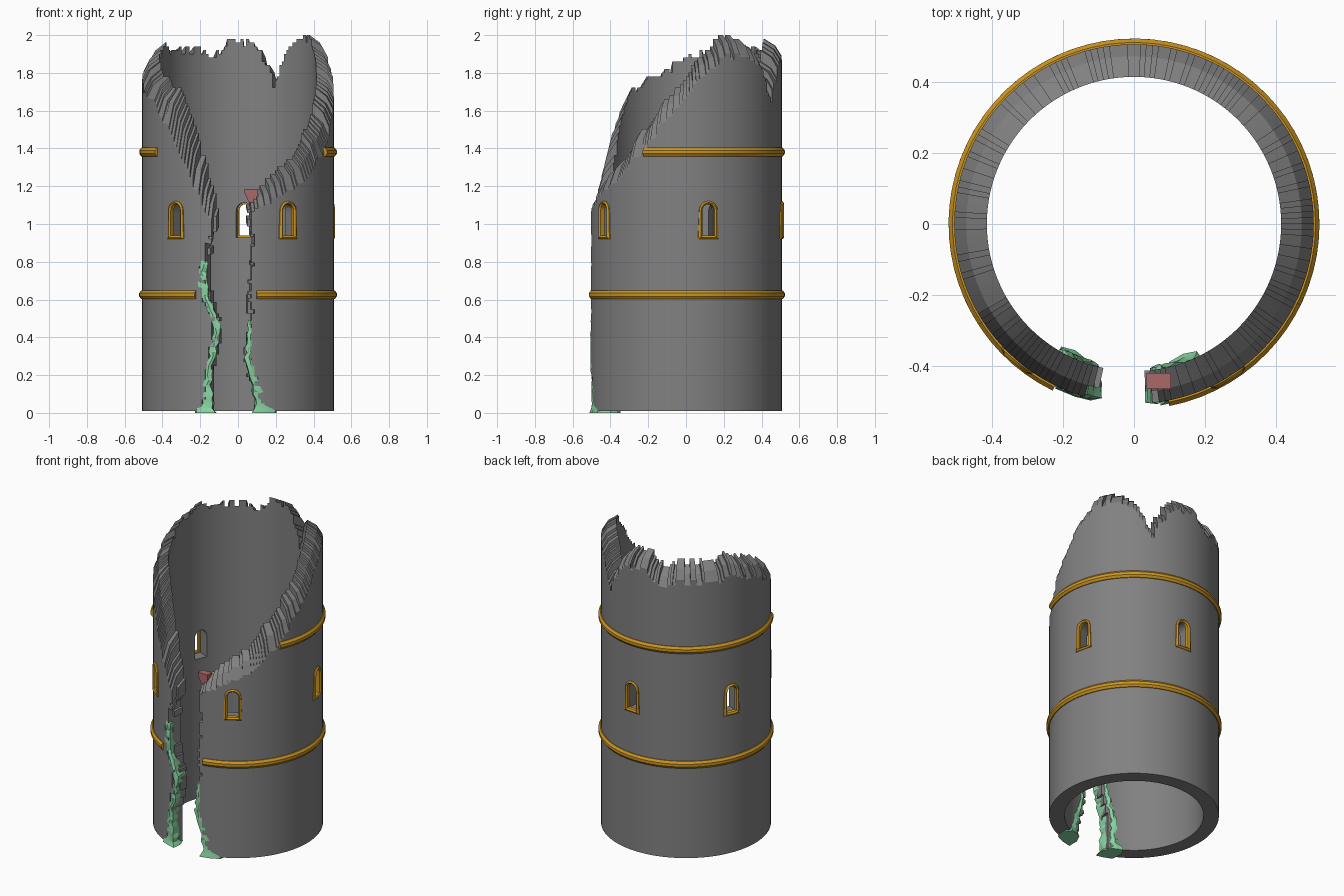
import bpy, bmesh, math, random
from mathutils import Vector

if "Cube" in bpy.data.objects:
    bpy.data.objects.remove(bpy.data.objects["Cube"])

random.seed(4)

def lerp(table, v):
    if v <= table[0][0]:
        return table[0][1]
    for (a, p), (b, q) in zip(table, table[1:]):
        if v <= b:
            return p + (q - p) * (v - a) / (b - a)
    return table[-1][1]

def polar(deg, r, z):
    # angle measured from the front (-y), positive towards +x
    a = math.radians(deg)
    return Vector((r * math.sin(a), -r * math.cos(a), z))

def material(name, col):
    m = bpy.data.materials.new(name)
    m.diffuse_color = (*col, 1)
    m.use_nodes = True
    m.node_tree.nodes["Principled BSDF"].inputs["Base Color"].default_value = m.diffuse_color
    return m

STONE = material("dark_stone", (0.22, 0.22, 0.22))
GOLD = material("gold_trim", (0.60, 0.30, 0.015))
MOSS = material("moss_green", (0.25, 0.66, 0.36))
RED = material("red_stone", (0.40, 0.14, 0.14))

def smooth_shade(ob, deg):
    bpy.ops.object.select_all(action='DESELECT')
    ob.select_set(True)
    bpy.context.view_layer.objects.active = ob
    bpy.ops.object.shade_smooth_by_angle(angle=math.radians(deg))

def finish(bm, name, mat=None, smooth=True):
    bmesh.ops.recalc_face_normals(bm, faces=bm.faces)
    me = bpy.data.meshes.new(name)
    bm.to_mesh(me)
    bm.free()
    ob = bpy.data.objects.new(name, me)
    bpy.context.collection.objects.link(ob)
    if mat:
        me.materials.append(mat)
    if smooth:
        smooth_shade(ob, 25)
    return ob

def loft(bm, rings, closed=False):
    # skin a list of equal-length closed rings
    vs = [[bm.verts.new(p) for p in r] for r in rings]
    n = len(vs[0])
    pairs = list(zip(vs, vs[1:])) + ([(vs[-1], vs[0])] if closed else [])
    for a, b in pairs:
        for i in range(n):
            bm.faces.new((a[i], a[(i + 1) % n], b[(i + 1) % n], b[i]))
    if not closed:
        bm.faces.new(vs[0])
        bm.faces.new(vs[-1][::-1])

# Broken crest height by angle, its outward slope, and the two sides of the front breach by height
CREST = [(-180, 1.97), (-172, 1.96), (-165, 1.91), (-158, 1.88), (-150, 1.92), (-130, 1.93),
         (-110, 1.94), (-90, 1.88), (-75, 1.81), (-55, 1.74), (-40, 1.66), (-28, 1.4),
         (-18, 1.2), (-13, 1.1), (0, 1.1), (6, 1.11), (12, 1.17), (22, 1.22), (38, 1.33),
         (55, 1.46), (66, 1.55), (78, 1.66), (90, 1.77), (105, 1.92), (118, 1.99),
         (135, 1.95), (145, 1.86), (153, 1.75), (160, 1.87), (168, 1.94), (180, 1.97)]
DROP = [(-180, .09), (-60, .12), (-40, .24), (-20, .16), (0, .06), (30, .12), (60, .15), (90, .1), (180, .09)]
LEFT = [(0, -.15), (.2, -.15), (.38, -.11), (.5, -.11), (.6, -.16), (.8, -.17), (.92, -.15), (1.02, -.12)]
RIGHT = [(0, .12), (.12, .09), (.25, .05), (.4, .04), (.5, .065), (.6, .045), (.75, .07), (.95, .075), (1.05, .06)]

# Wall: stone blocks on a cylindrical grid, only the outer skin is kept
N, DZ, Z0, ROWS = 180, 0.0199, 0.01, 100
RADII, SLOPE = [0.415, 0.473, 0.507], [0, 0.4, 1]
STEP = 360 / N
col_jit = []
while len(col_jit) < N:
    col_jit += [random.uniform(-.025, .025)] * random.choice((1, 1, 2, 3))
row_jit = []
while len(row_jit) < ROWS:
    row_jit += [[random.uniform(-.015, .015) for _ in range(4)]] * random.choice((1, 2, 3))
solid = set()
for i in range(N):
    ang = -180 + (i + .5) * STEP
    top = lerp(CREST, ang) + col_jit[i]
    x = polar(ang, .47, 0).x
    for k in range(2):
        for j in range(ROWS):
            z = Z0 + (j + .5) * DZ
            lo = lerp(LEFT, z) + row_jit[j][k] - .008 * k
            hi = lerp(RIGHT, z) + row_jit[j][2 + k] + .008 * k
            if z < top and not (abs(ang) < 60 and lo < x < hi):
                solid.add((i, j, k))

bm = bmesh.new()
cache = {}
def vert(i, j, k):
    key = (i % N, j, k)
    if key not in cache:
        ang, z = -180 + key[0] * STEP, Z0 + j * DZ
        w = min(1, max(0, (z - .6) / (lerp(CREST, ang) - .6)))
        cache[key] = bm.verts.new(polar(ang, RADII[k], z - w * w * lerp(DROP, ang) * SLOPE[k]))
    return cache[key]

SIDES = {(1, 0, 0): ((1, 0, 0), (1, 1, 0), (1, 1, 1), (1, 0, 1)),
         (-1, 0, 0): ((0, 0, 0), (0, 0, 1), (0, 1, 1), (0, 1, 0)),
         (0, 1, 0): ((0, 1, 0), (0, 1, 1), (1, 1, 1), (1, 1, 0)),
         (0, -1, 0): ((0, 0, 0), (1, 0, 0), (1, 0, 1), (0, 0, 1)),
         (0, 0, 1): ((0, 0, 1), (1, 0, 1), (1, 1, 1), (0, 1, 1)),
         (0, 0, -1): ((0, 0, 0), (0, 1, 0), (1, 1, 0), (1, 0, 0))}
for (i, j, k) in solid:
    for (a, b, c), quad in SIDES.items():
        if ((i + a) % N, j + b, k + c) not in solid:
            bm.faces.new([vert(i + p, j + q, k + r) for p, q, r in quad])
bmesh.ops.dissolve_limit(bm, angle_limit=0.01, verts=bm.verts, edges=bm.edges)
wall = finish(bm, "tower_wall", STONE, smooth=False)

# Arched windows: cutter through the wall and gold frame on the outside
WINDOWS = [31.5 + 72 * n for n in range(5)]

def arch(hw, z0, z1, foot=0):
    pts = [(-hw - foot, z0), (hw + foot, z0)]
    for s in range(9):
        a = math.pi * s / 8
        pts.append((hw * math.cos(a), z1 - hw + hw * math.sin(a)))
    return pts

def place(pts, deg, r):
    side = polar(deg + 90, 1, 0)
    return [polar(deg, r, z) + side * u for u, z in pts]

bm = bmesh.new()
for d in WINDOWS:
    loft(bm, [place(arch(.042, .928, 1.113), d, r) for r in (.35, .56)])
cutter = finish(bm, "window_cutter", STONE, smooth=False)
cutter.hide_render = True
mod = wall.modifiers.new("windows", 'BOOLEAN')
mod.operation, mod.object, mod.solver = 'DIFFERENCE', cutter, 'EXACT'
bpy.context.view_layer.objects.active = wall
bpy.ops.object.modifier_apply(modifier="windows")
bpy.data.objects.remove(cutter)
smooth_shade(wall, 15)

bm = bmesh.new()
for d in WINDOWS:
    out, mid, inn = arch(.05, .92, 1.122, .006), arch(.042, .929, 1.114), arch(.033, .938, 1.105)
    loft(bm, [place(out, d, .485), place(out, d, .51), place(mid, d, .518),
              place(inn, d, .51), place(inn, d, .485)], closed=True)
finish(bm, "window_frames", GOLD)

# Gold string courses, interrupted by the breach
def band(name, z, a0, a1):
    prof = [(.495, -.024), (.513, -.024), (.523, -.01), (.523, .008), (.512, .022), (.495, .022)]
    n = round((a1 - a0) / 5)
    bm = bmesh.new()
    loft(bm, [[polar(a0 + (a1 - a0) * i / n, r, z + dz) for r, dz in prof] for i in range(n + 1)])
    finish(bm, name, GOLD)

band("lower_band", .627, 11, 334)
band("upper_band", 1.382, 64, 303)

# Moss clinging to the broken edges: (height, centre x, half width)
def moss(name, table, top):
    bm = bmesh.new()
    rings = []
    n = round(top / .025)
    for i in range(n + 1):
        z = top * i / n
        cx = lerp([(t[0], t[1]) for t in table], z) + random.uniform(-.009, .009)
        hw = lerp([(t[0], t[2]) for t in table], z)
        flare = max(0, .04 - z) * .25
        ring = []
        for u, r in ((-.7, .41), (0, .405), (.7, .412), (1.1, .46), (1, .5), (0, .508), (-1, .506), (-1.1, .46)):
            x = cx + u * hw + random.uniform(-.005, .005)
            r += (flare if r > .48 else -flare) + random.uniform(-.004, .004)
            ring.append(Vector((x, -math.sqrt(r * r - x * x), z)))
        rings.append(ring)
    loft(bm, rings)
    finish(bm, name, MOSS)

moss("moss_left", [(0, -.175, .05), (.05, -.165, .028), (.2, -.16, .018), (.38, -.125, .018),
                   (.5, -.12, .018), (.6, -.175, .02), (.75, -.19, .024), (.82, -.185, .012)], .82)
moss("moss_right", [(0, .14, .06), (.05, .13, .04), (.15, .105, .03), (.25, .07, .024),
                    (.4, .055, .017), (.5, .075, .012)], .49)

# Loose red stone on the right lip
bm = bmesh.new()
stone = [(.035, 1.185), (.035, 1.165), (.055, 1.12), (.105, 1.08), (.105, 1.185)]
loft(bm, [[(x, y, z) for x, z in stone] for y in (-.465, -.42)])
finish(bm, "red_stone", RED, smooth=False)
